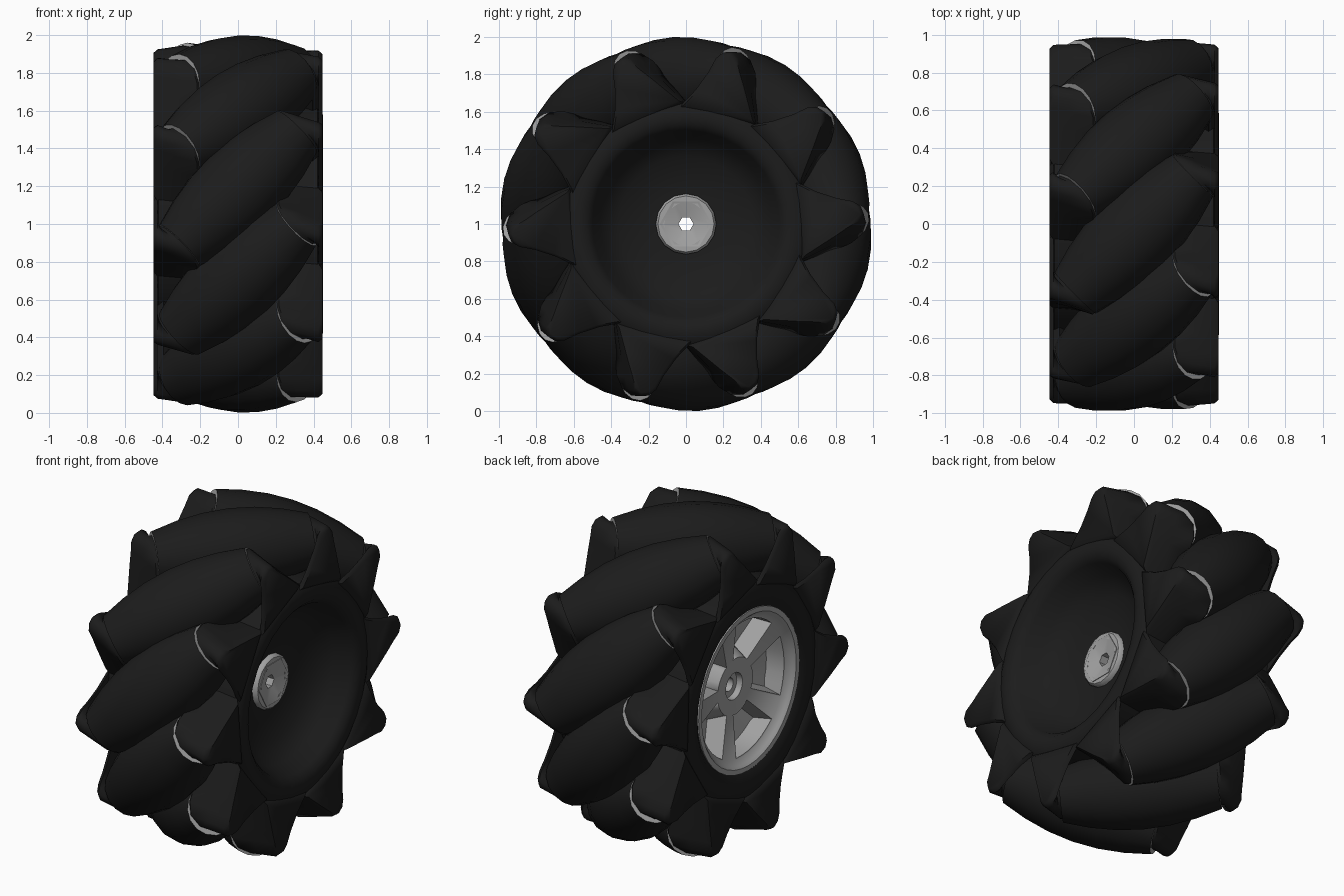
import bpy, bmesh, math
from mathutils import Matrix, Vector

if "Cube" in bpy.data.objects:
    bpy.data.objects.remove(bpy.data.objects["Cube"])

ROLLERS = 10
PHASE = math.radians(4)
AXLE = Matrix.Translation((0, 0, 1))


def material(name, value):
    m = bpy.data.materials.new(name)
    m.use_nodes = True
    colour = (value, value, value, 1)
    m.diffuse_color = colour
    bsdf = m.node_tree.nodes["Principled BSDF"]
    bsdf.inputs["Base Color"].default_value = colour
    bsdf.inputs["Roughness"].default_value = 0.7
    return m


black = material("black rubber", 0.0115)
grey = material("grey metal", 0.36)


def loft(bm, rings, closed=False):
    """Skin a row of point rings; the end caps use slot 1."""
    loops = [[bm.verts.new(p) for p in ring] for ring in rings]
    pairs = list(zip(loops, loops[1:]))
    if closed:
        pairs.append((loops[-1], loops[0]))
    bands = []
    for a, b in pairs:
        band = []
        for i in range(len(a)):
            j = (i + 1) % len(a)
            band.append(bm.faces.new((a[i], a[j], b[j], b[i])))
        bands.append(band)
    if not closed:
        for loop in (loops[0], loops[-1]):
            bm.faces.new(loop).material_index = 1
    return bands


def lathe(bm, profile, sides, closed=False, turn=0.0):
    """Revolve (x, radius) points about the x axis."""
    angles = [turn + math.tau * i / sides for i in range(sides)]
    return loft(bm, [[(x, r * math.cos(a), r * math.sin(a)) for a in angles]
                     for x, r in profile], closed)


def mesh_from(bm, name, *mats):
    bmesh.ops.recalc_face_normals(bm, faces=bm.faces)
    mesh = bpy.data.meshes.new(name)
    bm.to_mesh(mesh)
    bm.free()
    for m in mats:
        mesh.materials.append(m)
    return mesh


def place(mesh, name, matrix, angle=40):
    ob = bpy.data.objects.new(name, mesh)
    bpy.context.collection.objects.link(ob)
    ob.matrix_world = matrix
    bpy.ops.object.select_all(action="DESELECT")
    ob.select_set(True)
    bpy.context.view_layer.objects.active = ob
    bpy.ops.object.shade_smooth_by_angle(angle=math.radians(angle))


# Black drum: open dish on one side, shallow seat on the other, bored through
bm = bmesh.new()
lathe(bm, [(0.2, 0.06), (0.21, 0.18), (0.24, 0.36), (0.32, 0.46), (0.41, 0.5),
           (0.44, 0.53), (0.45, 0.57), (0.445, 0.61), (0.43, 0.64), (0.42, 0.655),
           (0.23, 0.655), (0.2, 0.54), (-0.2, 0.54), (-0.23, 0.655), (-0.42, 0.655),
           (-0.44, 0.62), (-0.44, 0.52), (-0.41, 0.475), (-0.2, 0.46), (-0.16, 0.06)],
      32, closed=True)
place(mesh_from(bm, "drum", black), "drum", AXLE)

# Grey hub: round collar holding a shallow hexagonal funnel with a small bore
bm = bmesh.new()
lathe(bm, [(0.15, 0.162), (0.222, 0.162), (0.238, 0.15), (0.238, 0.115), (0.15, 0.115)],
      16, closed=True)
place(mesh_from(bm, "hub_collar", grey), "hub_collar", AXLE)
bm = bmesh.new()
lathe(bm, [(0.15, 0.14), (0.242, 0.14), (0.215, 0.04), (-0.2, 0.04), (-0.2, 0.06),
           (0.15, 0.06)], 6, closed=True)
place(mesh_from(bm, "hub_funnel", grey), "hub_funnel", AXLE, 20)

# Grey spoked cover: five windows are sunk into a shallow dished disc
SECTORS = 8
bm = bmesh.new()
bands = lathe(bm, [(-0.2, 0.04), (-0.29, 0.04), (-0.29, 0.075), (-0.325, 0.08),
                   (-0.33, 0.16), (-0.38, 0.415), (-0.41, 0.44), (-0.425, 0.455),
                   (-0.425, 0.485), (-0.2, 0.475)], 5 * SECTORS, closed=True,
              turn=math.pi - math.radians(27))
bmesh.ops.recalc_face_normals(bm, faces=bm.faces)
for k in range(5):
    window = bands[4][k * SECTORS:k * SECTORS + 6]
    bmesh.ops.inset_region(bm, faces=window, thickness=0.01, depth=0)
    bmesh.ops.inset_region(bm, faces=window, thickness=0.03, depth=-0.11)
place(mesh_from(bm, "spoked_cover", grey), "spoked_cover", AXLE)

# Barrel roller with grey end faces
HALF, REACH = 0.44, 0.77
tilt = Matrix.Translation((0, 0, REACH)) @ Matrix.Rotation(math.radians(45), 4, "Z")
bm = bmesh.new()
steps = [HALF * i / 3 for i in range(-3, 4)]
lathe(bm, [(s, 1 - math.hypot(REACH, s * 0.8)) for s in steps], 16)
bm.transform(tilt)
roller = mesh_from(bm, "roller", black, grey)

# Bracket cup: lofted from a socket on the roller end to a flared outer tooth
socket = [(-0.145, 0.52), (-0.148, 0.68), (-0.147, 0.78), (-0.115, 0.85), (-0.045, 0.893),
          (0.045, 0.893), (0.115, 0.85), (0.147, 0.78), (0.148, 0.68), (0.145, 0.5)]
tooth = [(0, 0.62), (0.1, 0.71), (0.175, 0.8), (0.22, 0.87), (0.26, 0.9),
         (0.305, 0.9), (0.34, 0.865), (0.35, 0.8), (0.37, 0.71), (0.41, 0.5)]
inner = [tilt @ Vector((HALF - 0.03, v, z - REACH)) for v, z in socket]
mouth = [tilt @ Vector((HALF + 0.015, v, z - REACH)) for v, z in socket]
outer = [Vector((0.425, t, z)) for t, z in tooth]
middle = [a.lerp(b, 0.55) for a, b in zip(mouth, outer)]
centre = Vector((0.47, 0.27, 0.74))
pad = [p.lerp(centre, 0.12) for p in outer]
for p in pad:
    p.x = 0.447
bm = bmesh.new()
loft(bm, [inner, mouth, middle, outer, pad])
cup = mesh_from(bm, "bracket_cup", black)

# Repeat rollers and both rows of cups around the axle
half_turn = Matrix.Rotation(math.pi, 4, "Z")
for k in range(ROLLERS):
    spin = AXLE @ Matrix.Rotation(PHASE + math.tau * k / ROLLERS, 4, "X")
    place(roller, f"roller_{k + 1}", spin)
    place(cup, f"left_bracket_cup_{k + 1}", spin, 60)
    place(cup, f"right_bracket_cup_{k + 1}", spin @ half_turn, 60)
